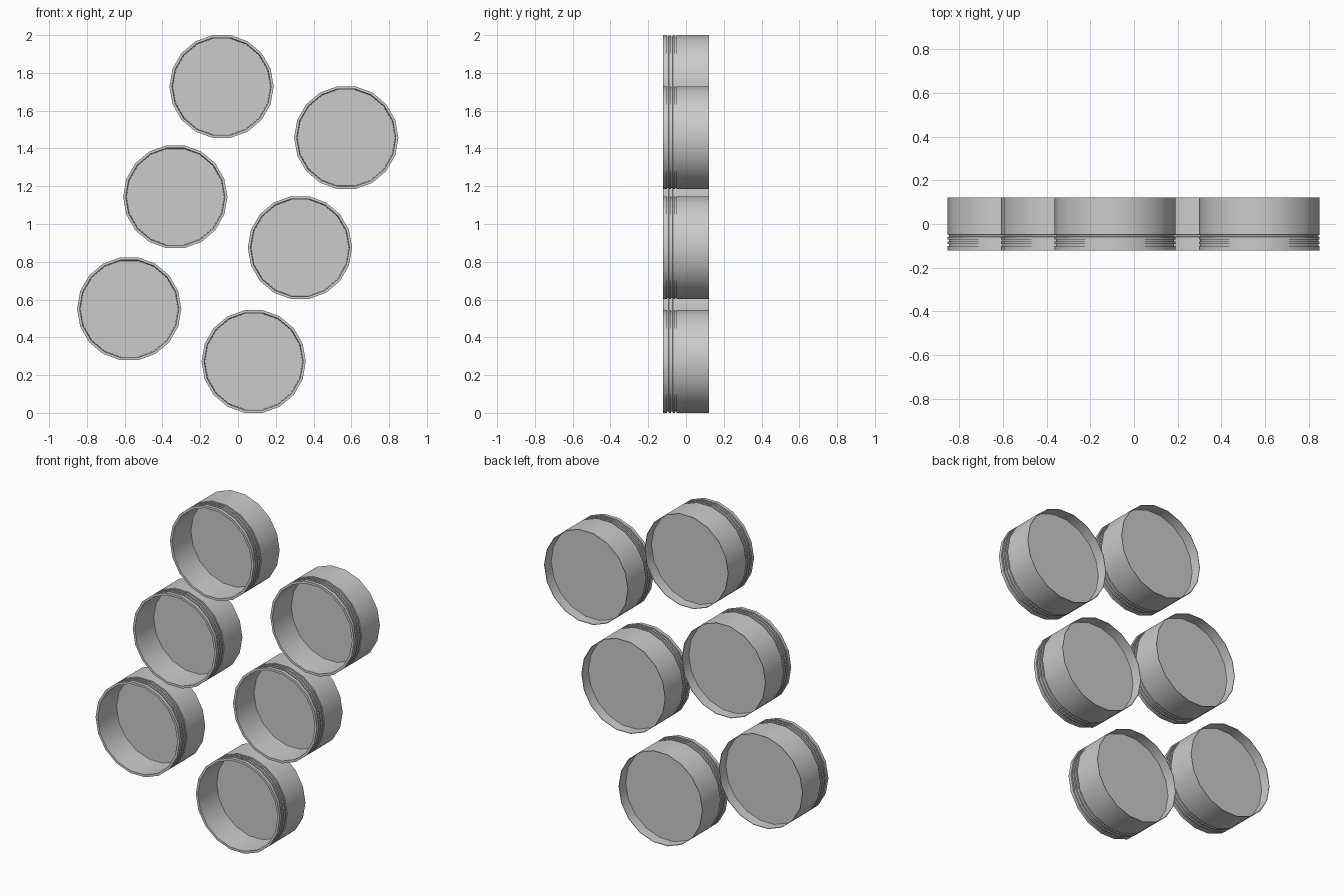
import bpy, bmesh, math

if "Cube" in bpy.data.objects:
    bpy.data.objects.remove(bpy.data.objects["Cube"], do_unlink=True)


def material(name, value):
    m = bpy.data.materials.new(name)
    m.use_nodes = True
    colour = (value, value, value, 1)
    m.diffuse_color = colour
    m.node_tree.nodes["Principled BSDF"].inputs["Base Color"].default_value = colour
    return m


grey = material("light grey", 0.6)

SIDES = 18
R, HALF = 0.276, 0.121
GROOVE = 0.006


def lathe(name, profile, centre, angle=30):
    """Revolve (radius, y) points around the y axis; radius 0 makes a pole."""
    bm = bmesh.new()
    rings = []
    for r, y in profile:
        count = SIDES if r > 0 else 1
        turns = [2 * math.pi * i / SIDES for i in range(count)]
        rings.append([bm.verts.new((r * math.cos(t), y, r * math.sin(t))) for t in turns])
    for a, b in zip(rings, rings[1:]):
        for i in range(SIDES):
            j = (i + 1) % SIDES
            quad = [a[i % len(a)], a[j % len(a)], b[j % len(b)], b[i % len(b)]]
            bm.faces.new(list(dict.fromkeys(quad)))
    bmesh.ops.recalc_face_normals(bm, faces=bm.faces)
    mesh = bpy.data.meshes.new(name)
    bm.to_mesh(mesh)
    bm.free()
    mesh.materials.append(grey)
    ob = bpy.data.objects.new(name, mesh)
    ob.location = (centre[0], 0, centre[1])
    bpy.context.collection.objects.link(ob)
    bpy.ops.object.select_all(action="DESELECT")
    ob.select_set(True)
    bpy.context.view_layer.objects.active = ob
    bpy.ops.object.shade_smooth_by_angle(angle=math.radians(angle))
    return ob


# Cup section: front dish, front rim, grooved outer wall, thin back rim, back recess
section = [(0, 0.05), (0.258, 0.05), (0.262, -HALF), (R, -HALF)]
for y in (-0.096, -0.075, -0.054):
    section += [(R, y - 0.005), (R - GROOVE, y - 0.004),
                (R - GROOVE, y + 0.004), (R, y + 0.005)]
section += [(R, HALF), (R - 0.003, HALF), (R - 0.004, 0.06), (0, 0.06)]

centres = {
    "upper_left": (-0.087, 1.728), "middle_left": (-0.332, 1.144),
    "lower_left": (-0.576, 0.551), "upper_right": (0.573, 1.457),
    "middle_right": (0.328, 0.875), "lower_right": (0.083, 0.272),
}
for place, centre in centres.items():
    lathe("cup_" + place, section, centre)
